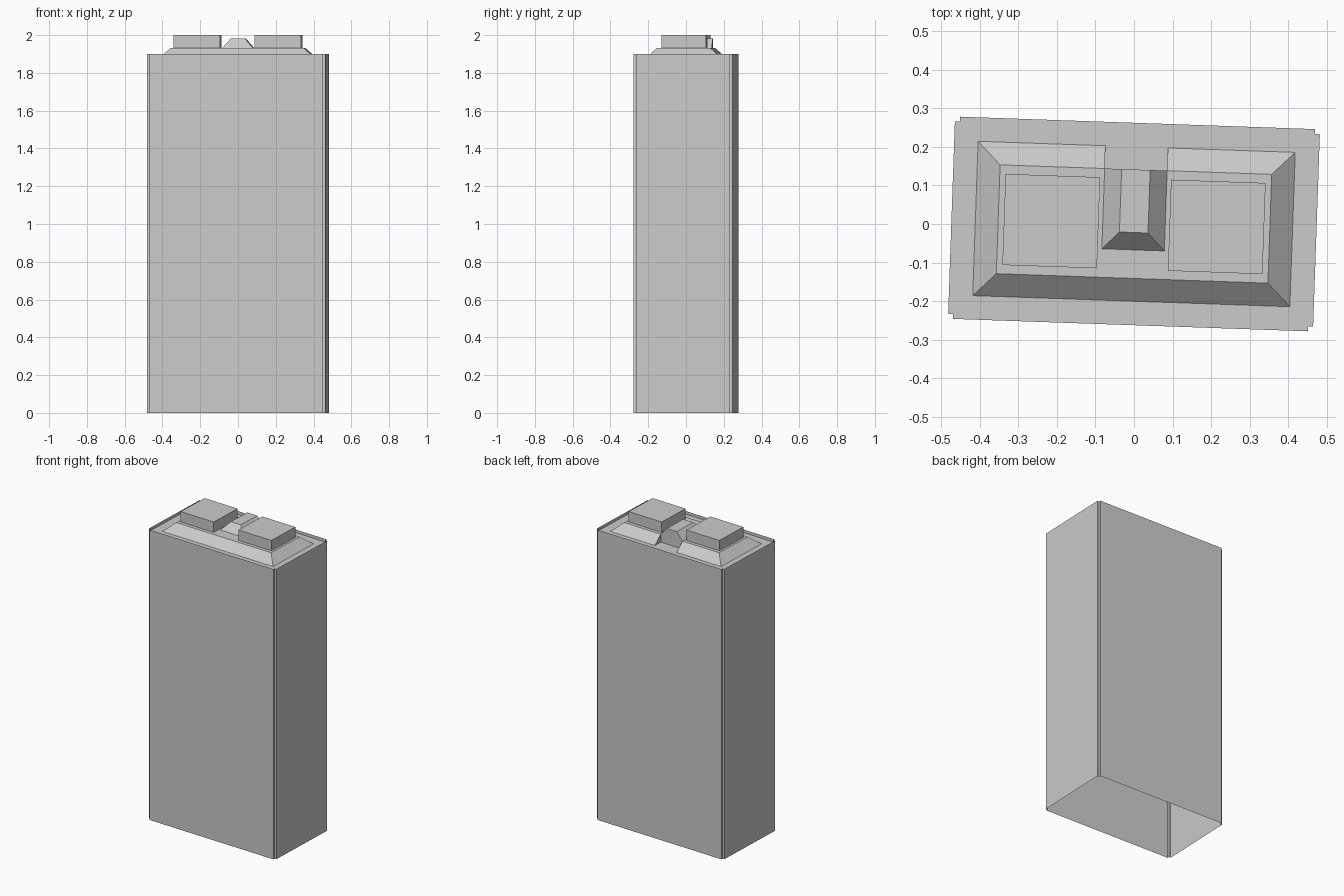
import bpy, bmesh
from math import radians

cube = bpy.data.objects.get("Cube")
if cube:
    bpy.data.objects.remove(cube, do_unlink=True)

concrete = bpy.data.materials.new("concrete_grey")
concrete.use_nodes = True
GREY = (0.6, 0.6, 0.6, 1)
concrete.diffuse_color = GREY
concrete.node_tree.nodes["Principled BSDF"].inputs["Base Color"].default_value = GREY

TURN = radians(-2)          # the whole tower is slightly turned
ROOF, WALL_TOP, DECK = 1.88, 1.9, 1.932


def rect(x0, x1, y0, y1):
    return [(x0, y0), (x1, y0), (x1, y1), (x0, y1)]


def loft(name, lower, upper, z0, z1, sides=True, cap=True):
    """Join two outlines with side faces and close the top."""
    bm = bmesh.new()
    low = [bm.verts.new((x, y, z0)) for x, y in lower] if sides else []
    top = [bm.verts.new((x, y, z1)) for x, y in upper]
    n = len(top)
    if sides:
        for i in range(n):
            j = (i + 1) % n
            bm.faces.new((low[i], low[j], top[j], top[i]))
    if cap:
        bm.faces.new(top)
    bmesh.ops.remove_doubles(bm, verts=bm.verts, dist=0.0001)
    mesh = bpy.data.meshes.new(name)
    bm.to_mesh(mesh)
    bm.free()
    mesh.materials.append(concrete)
    obj = bpy.data.objects.new(name, mesh)
    obj.rotation_euler.z = TURN
    bpy.context.collection.objects.link(obj)
    return obj


# Tower footprint with a small square notch in each corner
W, D, N = 0.473, 0.262, 0.013
foot = []
for sx, sy in ((-1, -1), (1, -1), (1, 1), (-1, 1)):
    corner = [(sx * W, sy * (D - N)), (sx * (W - N), sy * (D - N)),
              (sx * (W - N), sy * D)]
    foot += corner if sx * sy > 0 else corner[::-1]

# Open-bottomed walls and the recessed roof
loft("tower_walls", foot, foot, 0, WALL_TOP, cap=False)
loft("roof", foot, foot, ROOF, ROOF, sides=False)

# Sloped roof platform, with a gap in the back slope
G, B = 0.081, 0.141
base = rect(-0.411, 0.411, -0.2, 0.2)
deck = rect(-0.352, 0.352, -B, B)
base[3:3] = [(G, 0.2), (G, B), (-G, B), (-G, 0.2)]
deck[3:3] = [(G, B), (G, B), (-G, B), (-G, B)]
loft("roof_platform", base, deck, ROOF, DECK)

# Sloped hatch between the two roof boxes, upright at the back
loft("roof_hatch", rect(-G, G, -0.067, B), rect(-0.037, 0.037, -0.022, B), DECK, 1.982)

# Twin roof boxes
for side, s in (("left", 1), ("right", -1)):
    x0, x1 = sorted((s * 0.092, s * 0.337))
    box = rect(x0, x1, -0.118, 0.118)
    loft(side + "_roof_box", box, box, DECK, 2.0)
